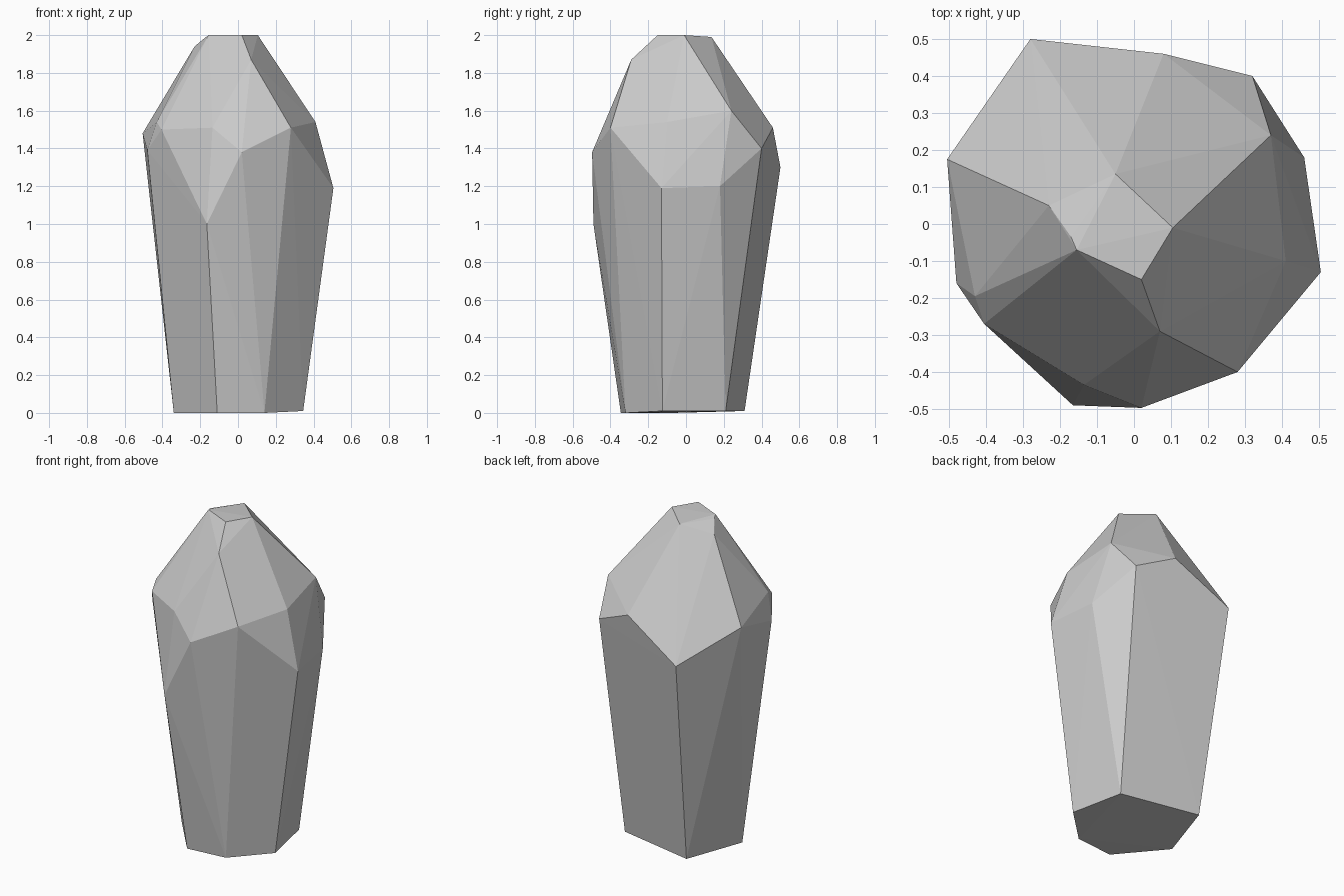
import bpy, bmesh

if "Cube" in bpy.data.objects:
    bpy.data.objects.remove(bpy.data.objects["Cube"])

# Corner rings of the faceted stone, from the foot to the tip
foot = [(-.11, -.345, 0), (.14, -.32, 0), (.345, -.125, .01),
        (.275, .21, .01), (-.22, .31, .01), (-.34, -.07, 0)]
girdle = [(.02, -.497, 1.38), (-.165, -.49, 1.0), (.28, -.4, 1.51),
          (.505, -.13, 1.19), (.46, .18, 1.2), (.32, .4, 1.4),
          (.08, .46, 1.51), (-.28, .5, 1.3), (-.505, .175, 1.48),
          (-.48, -.16, 1.39), (-.405, -.27, 1.5)]
shoulder = [(-.135, -.435, 1.51), (.07, -.29, 1.87), (.41, -.1, 1.54),
            (.37, .24, 1.6), (-.43, -.195, 1.54)]
tip = [(.02, -.15, 2), (.105, -.01, 2), (-.05, .135, 1.99),
       (-.23, .05, 1.94), (-.17, -.035, 1.99), (-.155, -.07, 2)]

# Stretch flat facets over the corners
bm = bmesh.new()
for co in foot + girdle + shoulder + tip:
    bm.verts.new(co)
hull = bmesh.ops.convex_hull(bm, input=bm.verts)
inside = {v for v in hull["geom_interior"] + hull["geom_unused"]
          if isinstance(v, bmesh.types.BMVert)}
bmesh.ops.delete(bm, geom=list(inside), context='VERTS')
bmesh.ops.recalc_face_normals(bm, faces=bm.faces)

mesh = bpy.data.meshes.new("faceted_stone")
bm.to_mesh(mesh)
bm.free()
bpy.context.collection.objects.link(bpy.data.objects.new("faceted_stone", mesh))
